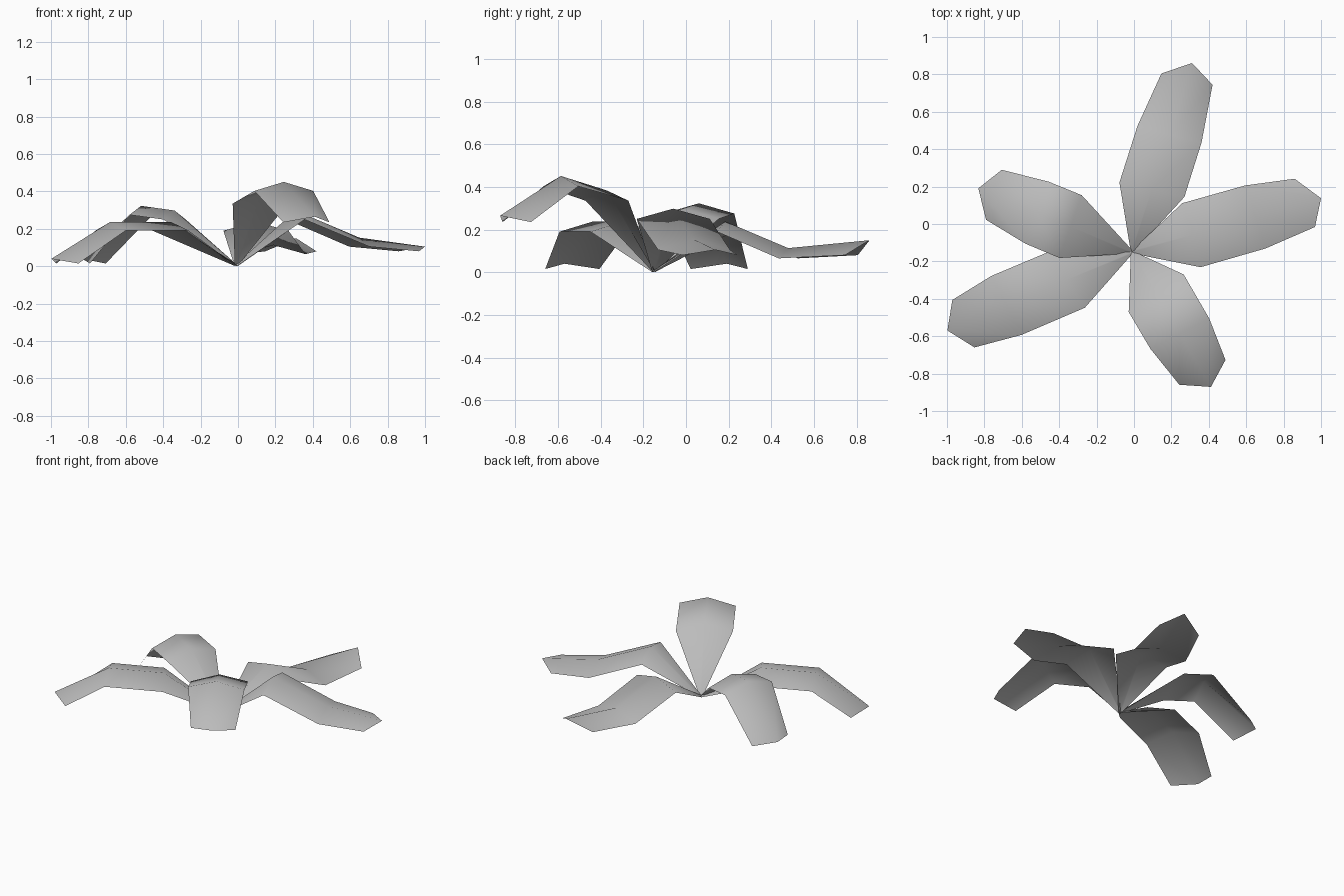
import bpy
from math import cos, sin, radians

if "Cube" in bpy.data.objects:
    bpy.data.objects.remove(bpy.data.objects["Cube"], do_unlink=True)

# One plain grey for every leaf
grey = bpy.data.materials.new("leaf_grey")
grey.use_nodes = True
colour = (0.5, 0.5, 0.5, 1)
grey.diffuse_color = colour
grey.node_tree.nodes["Principled BSDF"].inputs["Base Color"].default_value = colour

ROOT_X, ROOT_Y = -0.01, -0.15
HALF_WIDTHS = (0.178, 0.177, 0.14)
RIB_RISE = 0.048


def make_leaf(name, azimuth, sections, tip):
    """Thin folded blade: each section is (distance, edge height, twist)."""
    verts, faces = [], []

    def add_row(distance, height, twist, half, rib):
        a, t = radians(azimuth), radians(azimuth + twist)
        cx, cy = ROOT_X + distance * cos(a), ROOT_Y + distance * sin(a)
        rib_distance, rib_height = rib
        verts.append((cx - half * sin(t), cy + half * cos(t), height))
        verts.append((ROOT_X + rib_distance * cos(a),
                      ROOT_Y + rib_distance * sin(a), rib_height))
        verts.append((cx + half * sin(t), cy - half * cos(t), height))

    # Narrow root, then widening sections, the last rib point being the tip
    add_row(0, 0, 0, 0.008, (0, 0.012))
    for i, (distance, height, twist) in enumerate(sections):
        last = i == len(sections) - 1
        rib = tip if last else (distance, height + RIB_RISE)
        add_row(distance, height, twist, HALF_WIDTHS[i], rib)

    # Two strips of faces meeting at the midrib
    for row in range(len(sections)):
        for side in range(2):
            k = row * 3 + side
            faces.append((k, k + 1, k + 4, k + 3))

    mesh = bpy.data.meshes.new(name)
    mesh.from_pydata(verts, [], faces)
    mesh.materials.append(grey)
    for poly in mesh.polygons:
        poly.use_smooth = True
    mesh.update()
    # Upper side faces outward
    if sum(p.normal.z for p in mesh.polygons) < 0:
        mesh.flip_normals()
    obj = bpy.data.objects.new(name, mesh)
    bpy.context.collection.objects.link(obj)
    return obj


make_leaf("back_leaf", 72.4,
          [(0.35, 0.19, 5), (0.66, 0.065, 3), (0.97, 0.08, 5)], (1.06, 0.15))
make_leaf("left_leaf", 15.9,
          [(0.33, 0.25, 0), (0.685, 0.105, 2), (0.96, 0.08, 7)], (1.05, 0.105))
make_leaf("front_leaf", -59.7,
          [(0.255, 0.335, 4), (0.505, 0.403, -3), (0.745, 0.235, -2)], (0.835, 0.265))
make_leaf("front_right_leaf", 203,
          [(0.38, 0.19, 10), (0.73, 0.19, 4), (0.98, 0.015, 2)], (1.073, 0.04))
make_leaf("back_right_leaf", 157.5,
          [(0.356, 0.25, 3), (0.55, 0.275, 2), (0.80, 0.015, 5)], (0.89, 0.04))
